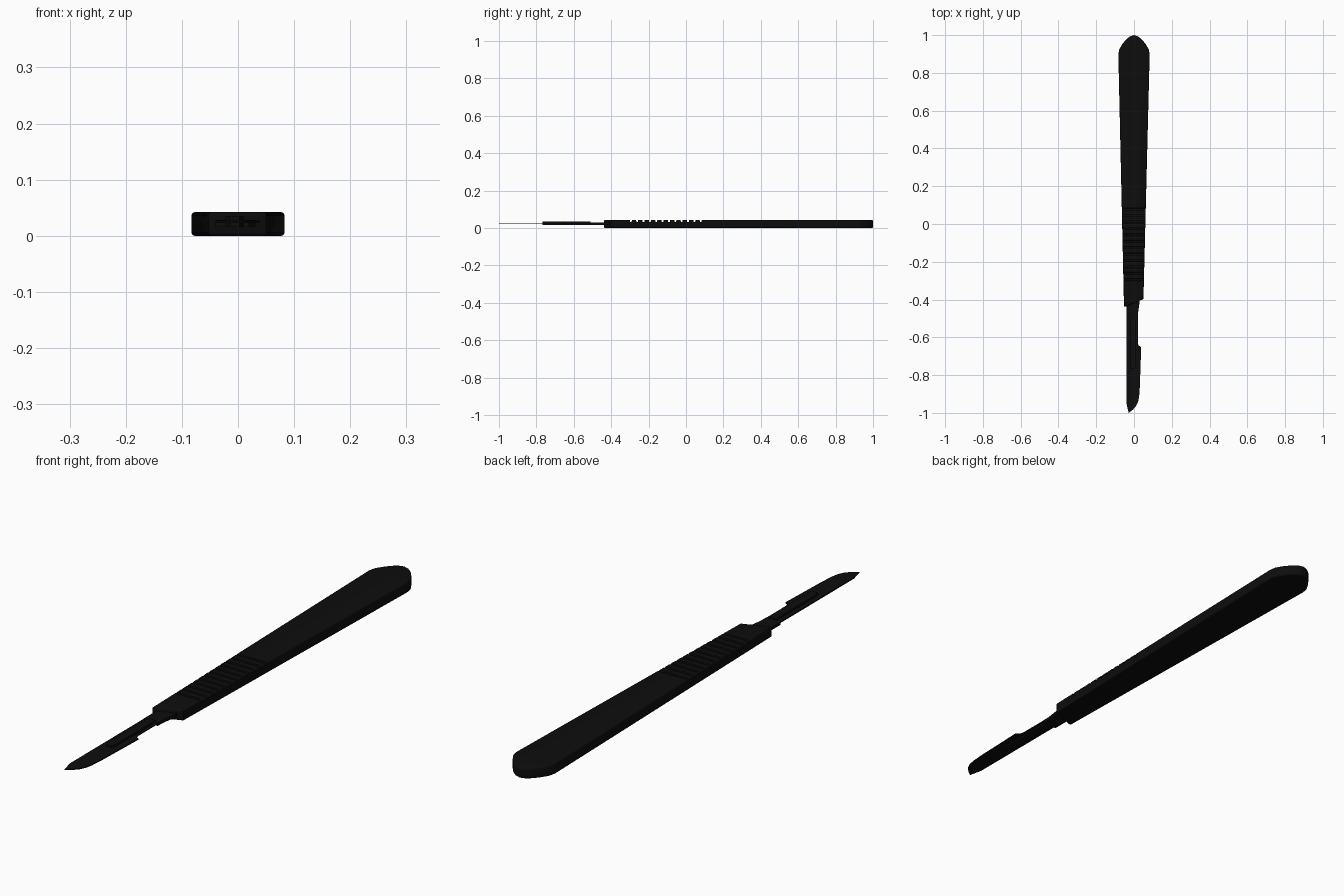
import bpy, bmesh

if "Cube" in bpy.data.objects:
    bpy.data.objects.remove(bpy.data.objects["Cube"])

black = bpy.data.materials.new("matte_black")
black.diffuse_color = (0.004, 0.004, 0.004, 1)
black.use_nodes = True
black.node_tree.nodes["Principled BSDF"].inputs["Base Color"].default_value = black.diffuse_color


def add_plate(name, outline, z0, z1, bevel=0.0):
    """Extrude an xy outline between two heights."""
    bm = bmesh.new()
    face = bm.faces.new([bm.verts.new((x, y, z0)) for x, y in outline])
    ext = bmesh.ops.extrude_face_region(bm, geom=[face])
    for v in ext["geom"]:
        if isinstance(v, bmesh.types.BMVert):
            v.co.z = z1
    bmesh.ops.recalc_face_normals(bm, faces=bm.faces)
    if bevel:
        rim = [e for e in bm.edges if abs(e.verts[0].co.z - e.verts[1].co.z) < 1e-6]
        bmesh.ops.bevel(bm, geom=rim, offset=bevel, segments=3, profile=0.5, affect='EDGES')
    me = bpy.data.meshes.new(name)
    bm.to_mesh(me)
    bm.free()
    me.materials.append(black)
    ob = bpy.data.objects.new(name, me)
    bpy.context.collection.objects.link(ob)
    return ob


# Handle: tapered body, rounded back end, slanted stepped front end
end = [(0.083, 0.90), (0.078, 0.925), (0.062, 0.952), (0.042, 0.977), (0.022, 0.993)]
outline = [(-0.053, -0.438), (-0.038, -0.435), (0.03, -0.405), (0.05, -0.398)]
outline += end + [(0, 1.0)] + [(-x, y) for x, y in reversed(end)]
handle = add_plate("handle", outline, 0, 0.042, 0.006)

# Grip grooves cut across the top
bm = bmesh.new()
for i in range(12):
    y = -0.295 + i * 0.034
    prof = [(-0.007, 0.05), (0.007, 0.05), (0.004, 0.031), (-0.004, 0.031)]
    a = [bm.verts.new((-0.1, y + dy, z)) for dy, z in prof]
    b = [bm.verts.new((0.1, y + dy, z)) for dy, z in prof]
    bm.faces.new(a)
    bm.faces.new(b[::-1])
    for k in range(4):
        n = (k + 1) % 4
        bm.faces.new((a[k], b[k], b[n], a[n]))
bmesh.ops.recalc_face_normals(bm, faces=bm.faces)
me = bpy.data.meshes.new("groove_cutter")
bm.to_mesh(me)
bm.free()
me.materials.append(black)
cutter = bpy.data.objects.new("groove_cutter", me)
bpy.context.collection.objects.link(cutter)
cutter.hide_render = True

mod = handle.modifiers.new("grooves", 'BOOLEAN')
mod.operation = 'DIFFERENCE'
mod.solver = 'EXACT'
mod.object = cutter
bpy.context.view_layer.objects.active = handle
handle.select_set(True)
bpy.ops.object.modifier_apply(modifier=mod.name)
bpy.data.objects.remove(cutter)
bpy.ops.object.shade_smooth_by_angle(angle=0.6)

# Tang joining the handle to the blade
add_plate("tang", [(-0.04, -0.40), (-0.04, -0.51), (0.02, -0.51), (0.02, -0.48),
                   (0.03, -0.41), (0.03, -0.39)], 0.016, 0.028)

# Raised rib that locks into the blade slot
add_plate("tang_rib", [(-0.022, -0.51), (-0.022, -0.75), (-0.015, -0.767), (0.003, -0.767),
                       (0.01, -0.75), (0.01, -0.51)], 0.016, 0.035)

# Thin blade with curved cutting edge
add_plate("blade", [(-0.04, -0.49), (-0.04, -0.95), (-0.028, -1.0), (-0.008, -0.985),
                    (0.01, -0.966), (0.021, -0.944), (0.027, -0.915), (0.031, -0.86),
                    (0.038, -0.652), (0.024, -0.642), (0.02, -0.63), (0.02, -0.49)],
          0.023, 0.027)
